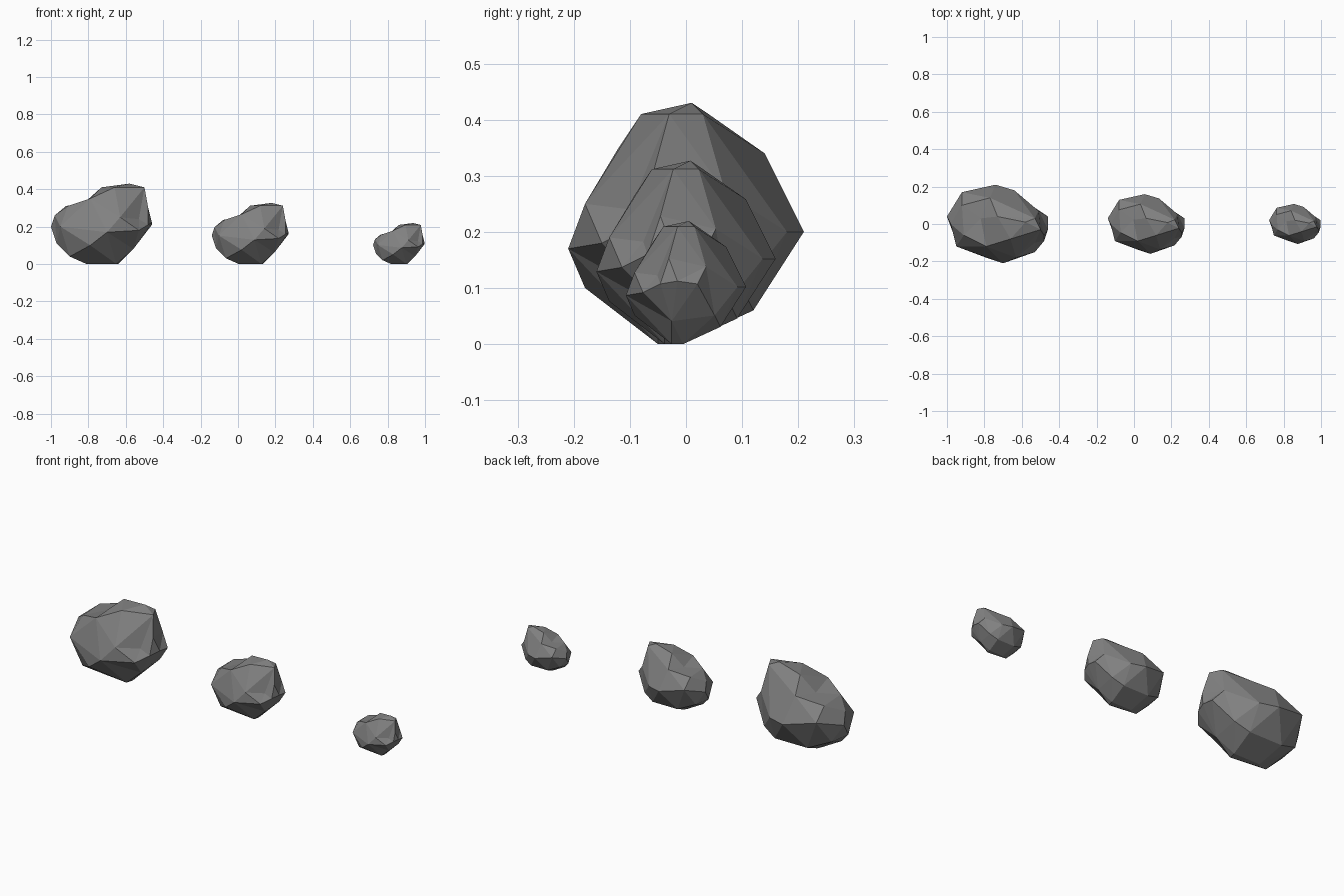
import bpy
import bmesh
from mathutils import Vector

default_cube = bpy.data.objects.get("Cube")
if default_cube:
    bpy.data.objects.remove(default_cube, do_unlink=True)

# Stone colour
stone = bpy.data.materials.new("stone_grey")
stone.use_nodes = True
stone.diffuse_color = (0.22, 0.22, 0.22, 1)
stone.node_tree.nodes["Principled BSDF"].inputs["Base Color"].default_value = stone.diffuse_color

# Corners of the boulder, in hundredths of a unit, from the ground up
base = [(-8, -3, 0), (8, -5, 0), (9, -1, 0), (-7, -1, 0)]
underside = [(-6, -18, 10), (-17, -8, 4), (17, -5, 8), (10, 12, 6),
             (-10, 12, 6), (-24, -4, 11), (-22, 8, 11), (18, 10, 10)]
belt = [(-27, 4, 20), (-22, -12, 20), (3, -21, 17), (20, -15, 18),
        (27, -3, 22), (27, 4, 21), (9, 18, 20), (-1, 21, 20), (-19, 17, 24)]
shoulder = [(-25, 0, 26), (-18, -6, 31), (-19, 10, 31), (-6, -12, 35),
            (10, -18, 25), (25, -6, 30), (22, 7, 27), (-4, 14, 34)]
crown = [(0, 4, 41), (15, 1, 43), (23, -3, 41), (7, -8, 41), (20, 3, 41)]
# Hollows: the side notch with its ledge, and the dip behind the crown
hollows = [(20, -10, 24), (25, -9, 21), (-9, 3, 33)]


def rock_mesh(name, corners, core):
    """Skin the corners as seen from the core, so that hollows stay hollow."""
    bm = bmesh.new()
    place = {}
    for corner in corners:
        spot = Vector(corner) / 100
        vert = bm.verts.new((spot - core).normalized())
        place[vert] = spot
    bmesh.ops.convex_hull(bm, input=list(bm.verts))
    for vert, spot in place.items():
        if vert.is_valid:
            vert.co = spot
    bmesh.ops.recalc_face_normals(bm, faces=list(bm.faces))
    mesh = bpy.data.meshes.new(name)
    bm.to_mesh(mesh)
    bm.free()
    mesh.materials.append(stone)
    return mesh


boulder = rock_mesh("boulder", base + underside + belt + shoulder + crown + hollows,
                    Vector((0, 0, 0.2)))

# The same boulder in three sizes, in a row
for name, x, size in (("large_rock", -0.73, 1), ("medium_rock", 0.065, 0.76),
                      ("small_rock", 0.86, 0.51)):
    rock = bpy.data.objects.new(name, boulder)
    rock.location.x = x
    rock.scale = (size, size, size)
    bpy.context.collection.objects.link(rock)
